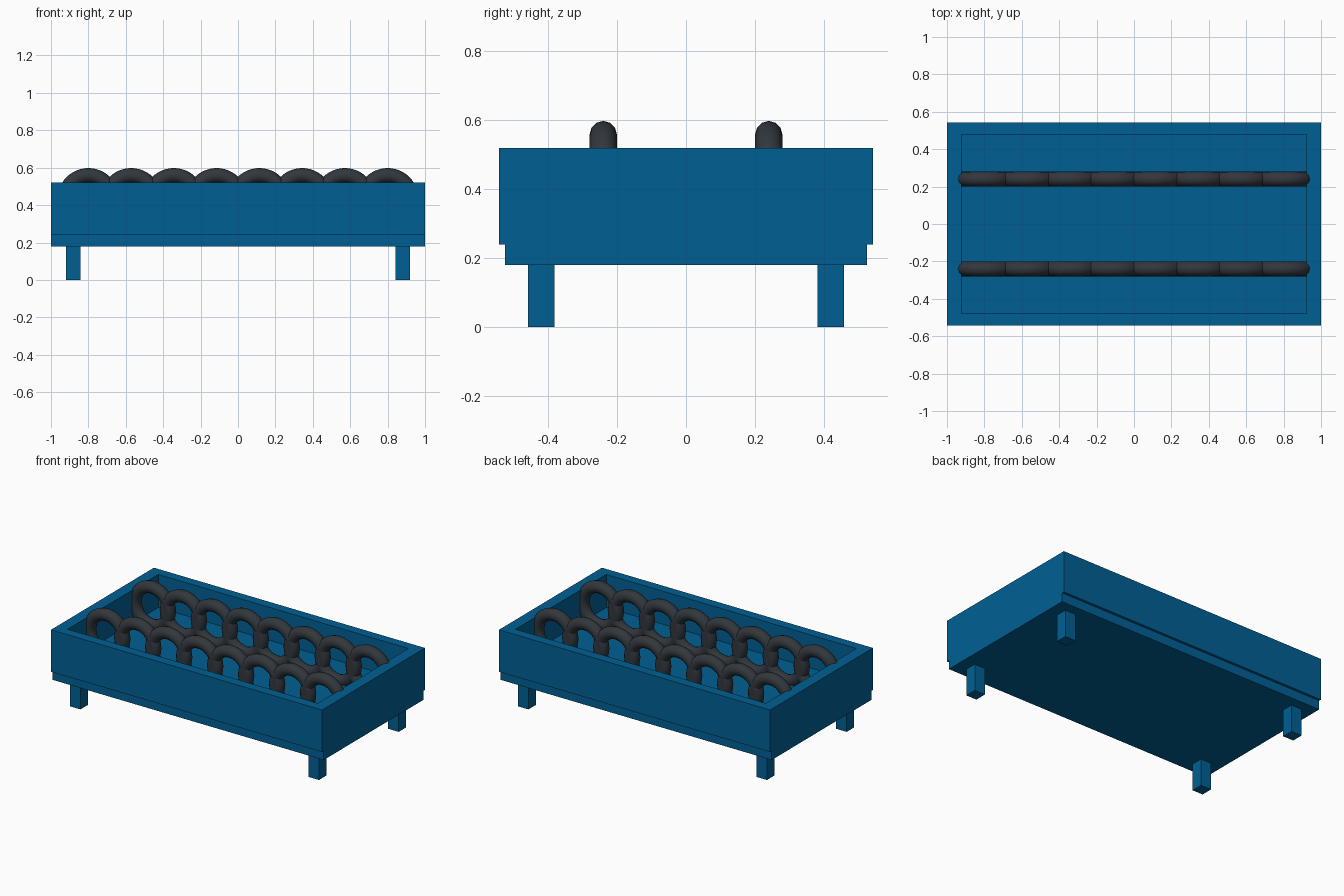
import bpy
import bmesh
from math import radians

cube = bpy.data.objects.get("Cube")
if cube:
    bpy.data.objects.remove(cube, do_unlink=True)


def make_material(name, color):
    mat = bpy.data.materials.new(name)
    mat.use_nodes = True
    mat.diffuse_color = color
    mat.node_tree.nodes["Principled BSDF"].inputs["Base Color"].default_value = color
    return mat


blue = make_material("blue paint", (0.0, 0.117, 0.296, 1))
charcoal = make_material("charcoal rubber", (0.031, 0.038, 0.046, 1))


def box(name, center, size, mat):
    bpy.ops.mesh.primitive_cube_add(size=1, location=center)
    obj = bpy.context.object
    obj.name = name
    obj.scale = size
    bpy.ops.object.transform_apply(location=False, rotation=False, scale=True)
    obj.data.materials.append(mat)
    return obj


def rect_frame(name, outer, inner, z0, z1, mat):
    """Open rectangular frame swept from four rectangular loops."""
    bm = bmesh.new()
    loops = []
    for (x, y), z in ((outer, z0), (outer, z1), (inner, z1), (inner, z0)):
        loops.append([bm.verts.new((sx * x, sy * y, z))
                      for sx, sy in ((-1, -1), (1, -1), (1, 1), (-1, 1))])
    for i, lower in enumerate(loops):
        upper = loops[(i + 1) % 4]
        for j in range(4):
            k = (j + 1) % 4
            bm.faces.new((lower[j], lower[k], upper[k], upper[j]))
    bmesh.ops.recalc_face_normals(bm, faces=bm.faces)
    mesh = bpy.data.meshes.new(name)
    bm.to_mesh(mesh)
    bm.free()
    mesh.materials.append(mat)
    obj = bpy.data.objects.new(name, mesh)
    bpy.context.collection.objects.link(obj)
    return obj


# Tray: base panel, raised inner floor and overhanging walls
box("tray_base", (0, 0, 0.21), (2, 1.05, 0.06), blue)
box("tray_floor", (0, 0, 0.27), (1.846, 0.956, 0.06), blue)
rect_frame("tray_walls", (1, 0.542), (0.923, 0.478), 0.24, 0.52, blue)

# Legs
for x, side in ((-1, "right"), (1, "left")):
    for y, end in ((-1, "front"), (1, "back")):
        box(f"{end}_{side}_leg", (x * 0.88, y * 0.42, 0.09),
            (0.078, 0.078, 0.18), blue)

# Two rows of overlapping upright rings
RINGS = 8
for y, row in ((-0.24, "front"), (0.24, "back")):
    for i in range(RINGS):
        x = -0.8 + 1.6 * i / (RINGS - 1)
        bpy.ops.mesh.primitive_torus_add(
            location=(x, y, 0.4325), rotation=(radians(90), 0, 0),
            major_radius=0.126, minor_radius=0.0395,
            major_segments=48, minor_segments=12)
        ring = bpy.context.object
        ring.name = f"{row}_ring_{i + 1}"
        ring.data.materials.append(charcoal)
        bpy.ops.object.shade_smooth_by_angle(angle=radians(40))
